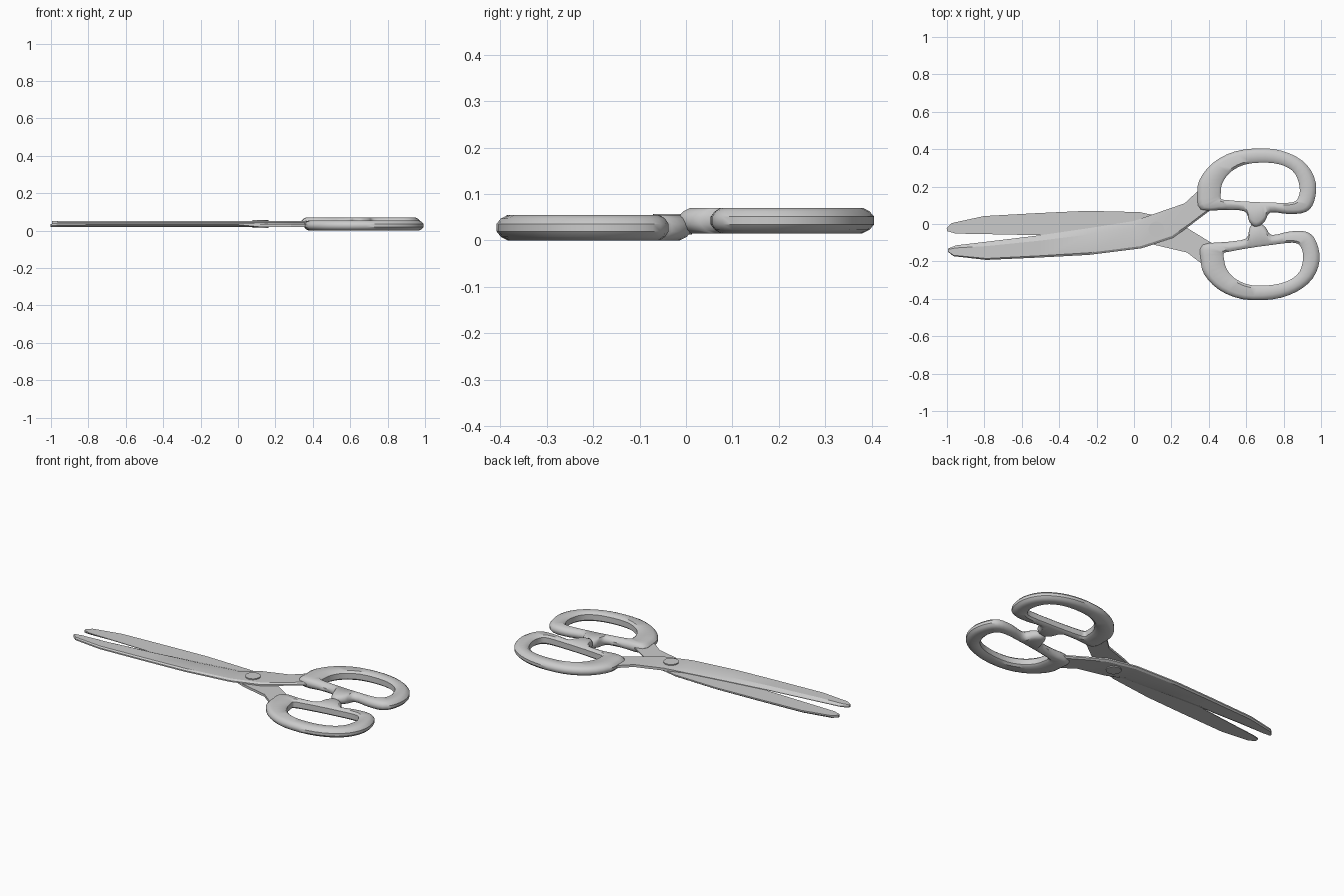
import bpy, bmesh, math
from mathutils import Vector, Matrix

if "Cube" in bpy.data.objects:
    bpy.data.objects.remove(bpy.data.objects["Cube"])

MID_Z = 0.0352                      # plane where the two halves meet
AXIS_ANGLE = math.atan(0.05)        # symmetry axis of the scissors in plan
FLIP = (Matrix.Translation((0.7, 0, MID_Z))
        @ Matrix.Rotation(math.pi, 4, Vector((math.cos(AXIS_ANGLE), math.sin(AXIS_ANGLE), 0)))
        @ Matrix.Translation((-0.7, 0, -MID_Z)))


def loft(name, rings, closed, angle, flip=False):
    """Skin a row of equal cross-sections; closed joins last to first."""
    bm = bmesh.new()
    rows = [[bm.verts.new(p) for p in ring] for ring in rings]
    n = len(rows[0])
    for i in range(len(rows) if closed else len(rows) - 1):
        a, b = rows[i], rows[(i + 1) % len(rows)]
        for j in range(n):
            k = (j + 1) % n
            bm.faces.new((a[j], a[k], b[k], b[j]))
    if not closed:
        bm.faces.new(rows[0])
        bm.faces.new(rows[-1])
    bmesh.ops.recalc_face_normals(bm, faces=bm.faces)
    me = bpy.data.meshes.new(name)
    bm.to_mesh(me)
    bm.free()
    if flip:
        me.transform(FLIP)
    ob = bpy.data.objects.new(name, me)
    bpy.context.collection.objects.link(ob)
    smooth(ob, angle)
    return ob


def smooth(ob, angle):
    bpy.ops.object.select_all(action='DESELECT')
    ob.select_set(True)
    bpy.context.view_layer.objects.active = ob
    bpy.ops.object.shade_smooth_by_angle(angle=math.radians(angle))


def spline(points, steps):
    """Closed Catmull-Rom curve through points."""
    out, n = [], len(points)
    for i in range(n):
        p0, p1, p2, p3 = (Vector(points[(i + k) % n]) for k in (-1, 0, 1, 2))
        for s in range(steps):
            t = s / steps
            out.append(0.5 * (2 * p1 + (p2 - p0) * t
                              + (2 * p0 - 5 * p1 + 4 * p2 - p3) * t * t
                              + (3 * p1 - p0 - 3 * p2 + p3) * t ** 3))
    return out


# Blade stations: cutting edge x, y, back edge x, y, edge height factor
BLADE = [
    (-0.995, -0.132, -0.995, -0.148, 0.6),
    (-0.95, -0.114, -0.965, -0.172, 0.25),
    (-0.79, -0.095, -0.79, -0.192, 0.2),
    (-0.50, -0.060, -0.50, -0.179, 0.2),
    (-0.24, -0.022, -0.24, -0.165, 0.2),
    (0.00, 0.016, 0.04, -0.130, 0.2),
    (0.11, 0.055, 0.21, -0.075, 0.95),
    (0.27, 0.110, 0.30, -0.008, 0.95),
    (0.34, 0.175, 0.37, 0.045, 0.95),
    (0.40, 0.190, 0.43, 0.090, 0.95),
]


def blade(name, flip):
    z0, h = MID_Z + 0.0005, 0.0155
    rings = []
    for ux, uy, lx, ly, e in BLADE:
        u, l = Vector((ux, uy, 0)), Vector((lx, ly, 0))
        at = lambda t, f: l.lerp(u, t) + Vector((0, 0, z0 + h * f))
        rings.append([at(0, 0), at(0, 0.5), at(0.08, 1), at(0.76, 1), at(1, e), at(1, 0)])
    loft(name, rings, False, 20, flip)


# Finger loop: outer x, y paired with inner x, y
LOOP = [
    (0.340, 0.160, 0.464, 0.165), (0.350, 0.235, 0.472, 0.217),
    (0.420, 0.325, 0.513, 0.275), (0.540, 0.388, 0.594, 0.318),
    (0.700, 0.405, 0.710, 0.328), (0.830, 0.378, 0.800, 0.312),
    (0.925, 0.315, 0.860, 0.270), (0.972, 0.220, 0.886, 0.195),
    (0.963, 0.120, 0.877, 0.138), (0.920, 0.065, 0.850, 0.117),
    (0.830, 0.053, 0.800, 0.113), (0.730, 0.062, 0.725, 0.115),
    (0.700, 0.015, 0.690, 0.116), (0.655, -0.016, 0.655, 0.117),
    (0.617, 0.010, 0.620, 0.119), (0.593, 0.067, 0.580, 0.121),
    (0.490, 0.075, 0.500, 0.128), (0.357, 0.078, 0.466, 0.134),
]


def handle(name, flip):
    zc, h = MID_Z + 0.0077, 0.0275
    # cross-section: inset from outer (+) or inner (-) side, height factor
    half = [(0.0, 0.3), (0.010, 0.72), (0.026, 1.0), (-0.014, 1.0), (-0.0001, 0.6)]
    section = half + [(d, -f) for d, f in reversed(half)]
    rings = []
    for p in spline(LOOP, 3):
        o, i = Vector((p[0], p[1], 0)), Vector((p[2], p[3], 0))
        d = (i - o).normalized()
        rings.append([(o if s >= 0 else i) + d * s + Vector((0, 0, zc + h * f))
                      for s, f in section])
    loft(name, rings, True, 40, flip)


for side, flip in (("upper", False), ("lower", True)):
    blade(side + "_blade", flip)
    handle(side + "_handle", flip)

# Pivot screw through both blades
bpy.ops.mesh.primitive_cylinder_add(vertices=24, radius=0.042, depth=0.044,
                                    location=(0.12, -0.029, MID_Z))
pivot = bpy.context.object
pivot.name = "pivot_screw"
smooth(pivot, 30)
